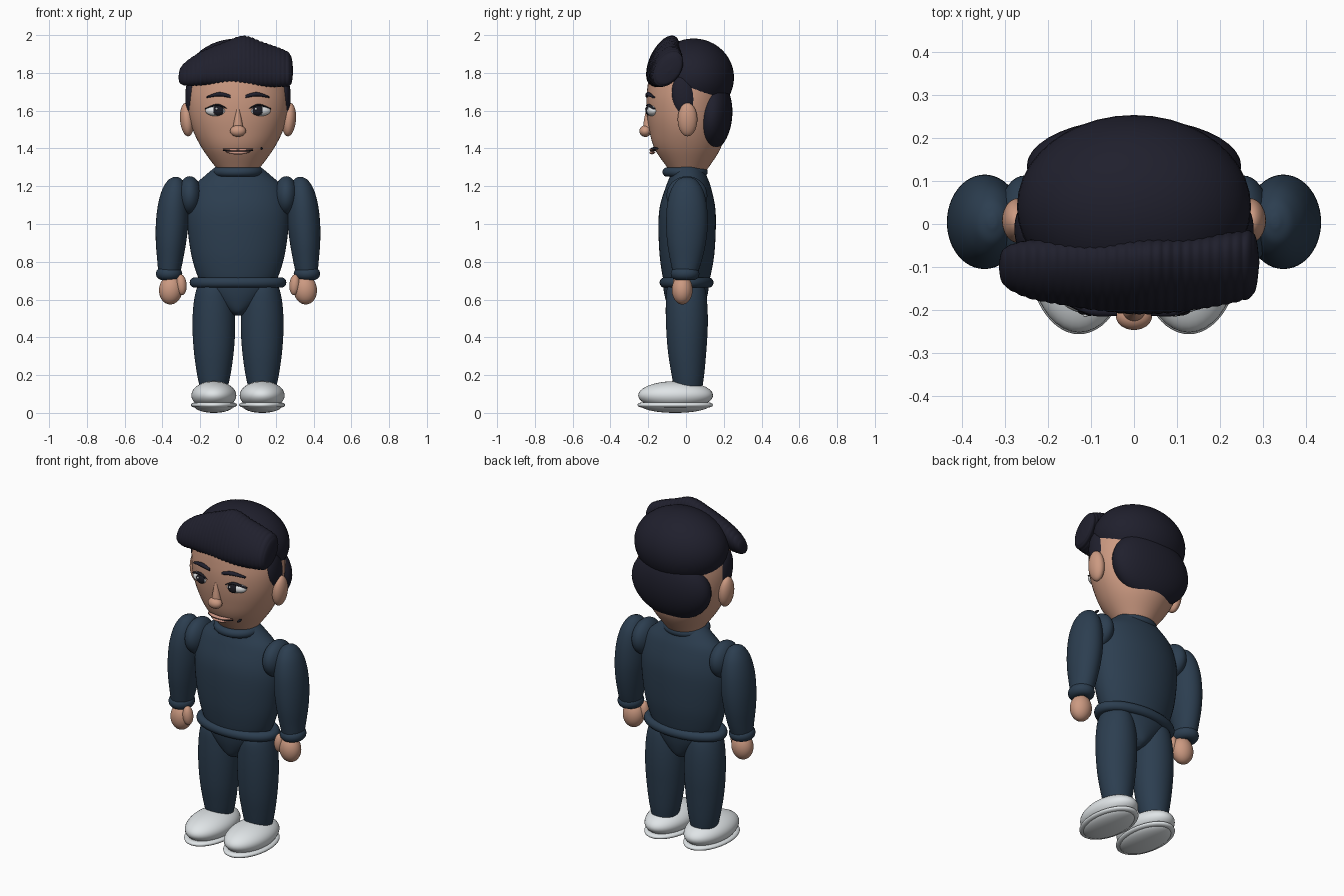
import bpy
from math import sin, cos, pi, tau
from mathutils import Vector

cube = bpy.data.objects.get("Cube")
if cube:
    bpy.data.objects.remove(cube, do_unlink=True)


def material(name, r, g, b):
    m = bpy.data.materials.new(name)
    m.use_nodes = True
    m.diffuse_color = (r, g, b, 1)
    bsdf = m.node_tree.nodes["Principled BSDF"]
    bsdf.inputs["Base Color"].default_value = (r, g, b, 1)
    bsdf.inputs["Roughness"].default_value = 0.7
    return m


SKIN = material("skin", 0.60, 0.32, 0.22)
HAIR = material("dark_hair", 0.014, 0.014, 0.026)
CLOTH = material("navy_cloth", 0.025, 0.048, 0.08)
WHITE = material("shoe_white", 0.78, 0.82, 0.84)
EYE = material("eye_white", 0.85, 0.87, 0.88)
BLACK = material("iris_black", 0.012, 0.012, 0.018)
LIP = material("lip", 0.58, 0.29, 0.22)


def skin(name, rings, mat, closed=False):
    """Join equal rings of points into one smooth surface."""
    n, k = len(rings[0]), len(rings)
    faces = []
    for i in range(k if closed else k - 1):
        a, b = i * n, (i + 1) % k * n
        faces += [(a + j, a + (j + 1) % n, b + (j + 1) % n, b + j) for j in range(n)]
    if not closed:
        faces += [tuple(reversed(range(n))), tuple(range((k - 1) * n, k * n))]
    mesh = bpy.data.meshes.new(name)
    mesh.from_pydata([p for ring in rings for p in ring], [], faces)
    mesh.materials.append(mat)
    obj = bpy.data.objects.new(name, mesh)
    bpy.context.collection.objects.link(obj)
    bpy.ops.object.select_all(action='DESELECT')
    obj.select_set(True)
    bpy.context.view_layer.objects.active = obj
    # Make normals point outwards, then smooth
    bpy.ops.object.mode_set(mode='EDIT')
    bpy.ops.mesh.select_all(action='SELECT')
    bpy.ops.mesh.normals_make_consistent(inside=False)
    bpy.ops.object.mode_set(mode='OBJECT')
    bpy.ops.object.shade_smooth_by_angle(angle=pi / 3)
    return obj


def spline(keys, steps):
    """Smoothly interpolate the key sections."""
    keys = [Vector(k) for k in keys]
    out = []
    for i in range(len(keys) - 1):
        a, b = keys[max(i - 1, 0)], keys[i]
        c, d = keys[i + 1], keys[min(i + 2, len(keys) - 1)]
        for s in range(steps):
            t = s / steps
            out.append(0.5 * (2 * b + (c - a) * t + (2 * a - 5 * b + 4 * c - d) * t ** 2
                              + (3 * b - a - 3 * c + d) * t ** 3))
    return out + [keys[-1]]


def tower(name, keys, mat, x=0, steps=6, n=48):
    """Upright form from sections (z, x radius, y radius, x offset, y offset)."""
    rings = [[(x + cx + rx * cos(tau * j / n), cy + ry * sin(tau * j / n), z) for j in range(n)]
             for z, rx, ry, cx, cy in spline(keys, steps)]
    return skin(name, rings, mat)


def strip(name, keys, mat, steps=6, n=16, lean=0, rib=0, pitch=1):
    """Sideways form from sections (x, y, z, depth, half height)."""
    rings = []
    for x, cy, cz, w, h in spline(keys, steps):
        f = 1 + rib * (abs(sin(pi * x / pitch)) - 1)
        rings.append([(x, cy + f * (w * cos(tau * j / n) + lean * h * sin(tau * j / n)),
                       cz + f * h * sin(tau * j / n)) for j in range(n)])
    return skin(name, rings, mat)


def hoop(name, loc, rx, ry, r, rz, mat, n=56, m=14):
    """Oval ring lying flat."""
    x, y, z = loc
    rings = []
    for i in range(n):
        a = tau * i / n
        rings.append([(x + (rx + r * cos(tau * j / m)) * cos(a),
                       y + (ry + r * cos(tau * j / m)) * sin(a),
                       z + rz * sin(tau * j / m)) for j in range(m)])
    return skin(name, rings, mat, closed=True)


def ball(name, loc, radii, mat, rot=(0, 0, 0)):
    bpy.ops.mesh.primitive_uv_sphere_add(segments=40, ring_count=24, location=loc, rotation=rot)
    obj = bpy.context.object
    obj.name = name
    obj.scale = radii
    obj.data.materials.append(mat)
    bpy.ops.object.shade_smooth()
    return obj


# Head
tower("head", [(1.2, .07, .06, 0, .01), (1.26, .085, .08, 0, .01), (1.3, .118, .11, 0, .01),
               (1.4, .19, .175, 0, .008), (1.5, .24, .2, 0, .005), (1.6, .265, .212, 0, .003),
               (1.7, .267, .212, 0, .005), (1.8, .24, .195, 0, .01), (1.88, .15, .12, 0, .01),
               (1.91, .02, .02, 0, .01)], SKIN)

# Hair: crown, nape and ribbed fringe
ball("hair_crown", (0, .04, 1.775), (.273, .214, .207), HAIR)
ball("hair_nape", (0, .135, 1.575), (.25, .11, .195), HAIR, (-.08, 0, 0))
strip("hair_fringe", [(-.315, -.1, 1.775, .004, .004), (-.303, -.1, 1.785, .04, .045),
                      (-.25, -.105, 1.805, .062, .075), (-.17, -.112, 1.83, .07, .095),
                      (-.07, -.12, 1.85, .074, .115), (.03, -.122, 1.864, .076, .134),
                      (.13, -.116, 1.845, .076, .12), (.24, -.1, 1.825, .075, .1),
                      (.28, -.092, 1.815, .065, .077), (.292, -.09, 1.81, .004, .004)],
      HAIR, steps=20, n=36, lean=.35, rib=.035, pitch=.023)

# Nose and mouth
tower("nose_bridge", [(1.48, .032, .03, 0, -.2), (1.54, .022, .022, 0, -.202),
                      (1.61, .008, .008, 0, -.203)], SKIN, n=20)
ball("nose_tip", (0, -.215, 1.492), (.042, .032, .031), SKIN)
for name, z, h, mat in (("upper_lip", 1.394, .007, LIP), ("mouth_line", 1.386, .004, BLACK),
                        ("lower_lip", 1.378, .008, LIP)):
    reach = .06 if name == "lower_lip" else .08
    out = .006 if name == "mouth_line" else .013
    strip(name, [(-reach, -.165, z + .003, .004, .002), (-reach / 2, -.178, z, out, h),
                 (0, -.181, z - .001, out, h), (reach / 2, -.178, z, out, h),
                 (reach, -.165, z + .003, .004, .002)], mat)
ball("cheek_mole", (.125, -.165, 1.4), (.007, .02, .007), BLACK)

# Torso, collar, hem and pelvis
tower("sweater_body", [(.68, .19, .115, 0, .002), (.74, .22, .13, 0, .003),
                       (.85, .25, .146, 0, .005), (1.0, .268, .152, 0, .006),
                       (1.1, .262, .145, 0, .008), (1.2, .23, .118, 0, .012),
                       (1.26, .17, .095, 0, .012), (1.31, .11, .08, 0, .005)], CLOTH)
hoop("collar", (0, -.005, 1.275), .108, .095, .025, .025, CLOTH)
hoop("sweater_hem", (0, .003, .69), .228, .115, .028, .028, CLOTH)
tower("trouser_pelvis", [(.515, .02, .05, 0, 0), (.54, .06, .085, 0, 0), (.6, .135, .108, 0, 0),
                         (.66, .195, .12, 0, 0), (.7, .2, .12, 0, 0)], CLOTH)

# Paired parts
for side, s in (("left", 1), ("right", -1)):
    ball(side + "_ear", (s * .27, .008, 1.553), (.037, .052, .089), SKIN, (0, s * .08, 0))
    ball(side + "_sideburn", (s * .245, -.012, 1.675), (.034, .062, .11), HAIR, (.15, 0, 0))

    # Eye and brow
    ball(side + "_eye", (s * .117, -.178, 1.6), (.057, .03, .029), EYE, (0, 0, s * .2))
    ball(side + "_iris", (s * .104, -.2, 1.602), (.029, .014, .028), BLACK)
    ball(side + "_eye_glint", (s * .104 - .009, -.213, 1.61), (.006, .004, .006), EYE)
    strip(side + "_lash", [(s * .055, -.196, 1.61, .008, .003), (s * .11, -.198, 1.63, .012, .006),
                           (s * .176, -.17, 1.609, .008, .003)], BLACK)
    strip(side + "_brow", [(s * .04, -.205, 1.675, .009, .008), (s * .1, -.2, 1.687, .013, .011),
                           (s * .168, -.172, 1.671, .009, .004)], HAIR)

    # Arm
    ball(side + "_shoulder", (s * .255, .005, 1.15), (.063, .108, .103), CLOTH)
    tower(side + "_sleeve", [(.72, .055, .06, s * .365, -.005), (.8, .067, .082, s * .36, 0),
                             (.9, .08, .102, s * .355, .003), (1.0, .086, .11, s * .349, .005),
                             (1.1, .081, .105, s * .343, .005), (1.18, .066, .085, s * .336, .005),
                             (1.23, .04, .052, s * .332, .005), (1.247, .015, .02, s * .33, .005),
                             (1.25, .002, .002, s * .33, .005)], CLOTH)
    hoop(side + "_cuff", (s * .365, -.005, .737), .036, .042, .034, .034, CLOTH, n=36)
    ball(side + "_hand", (s * .356, -.02, .652), (.062, .055, .078), SKIN, (0, s * -.1, 0))
    ball(side + "_thumb", (s * .3, -.04, .678), (.028, .03, .055), SKIN, (0, s * .08, 0))

    # Leg and shoe
    tower(side + "_trouser_leg", [(.12, .07, .072, 0, .012), (.2, .088, .086, 0, .01),
                                  (.32, .105, .101, 0, .006), (.45, .113, .11, 0, .005),
                                  (.57, .108, .11, 0, .003), (.66, .09, .1, 0, 0),
                                  (.71, .06, .07, 0, 0)], CLOTH, x=s * .128)
    ball(side + "_shoe_upper", (s * .128, -.055, .093), (.119, .198, .075), WHITE)
    hoop(side + "_sole_rim", (s * .128, -.057, .042), .1, .178, .022, .013, WHITE)
    ball(side + "_sole", (s * .128, -.057, .04), (.106, .182, .04), WHITE)
